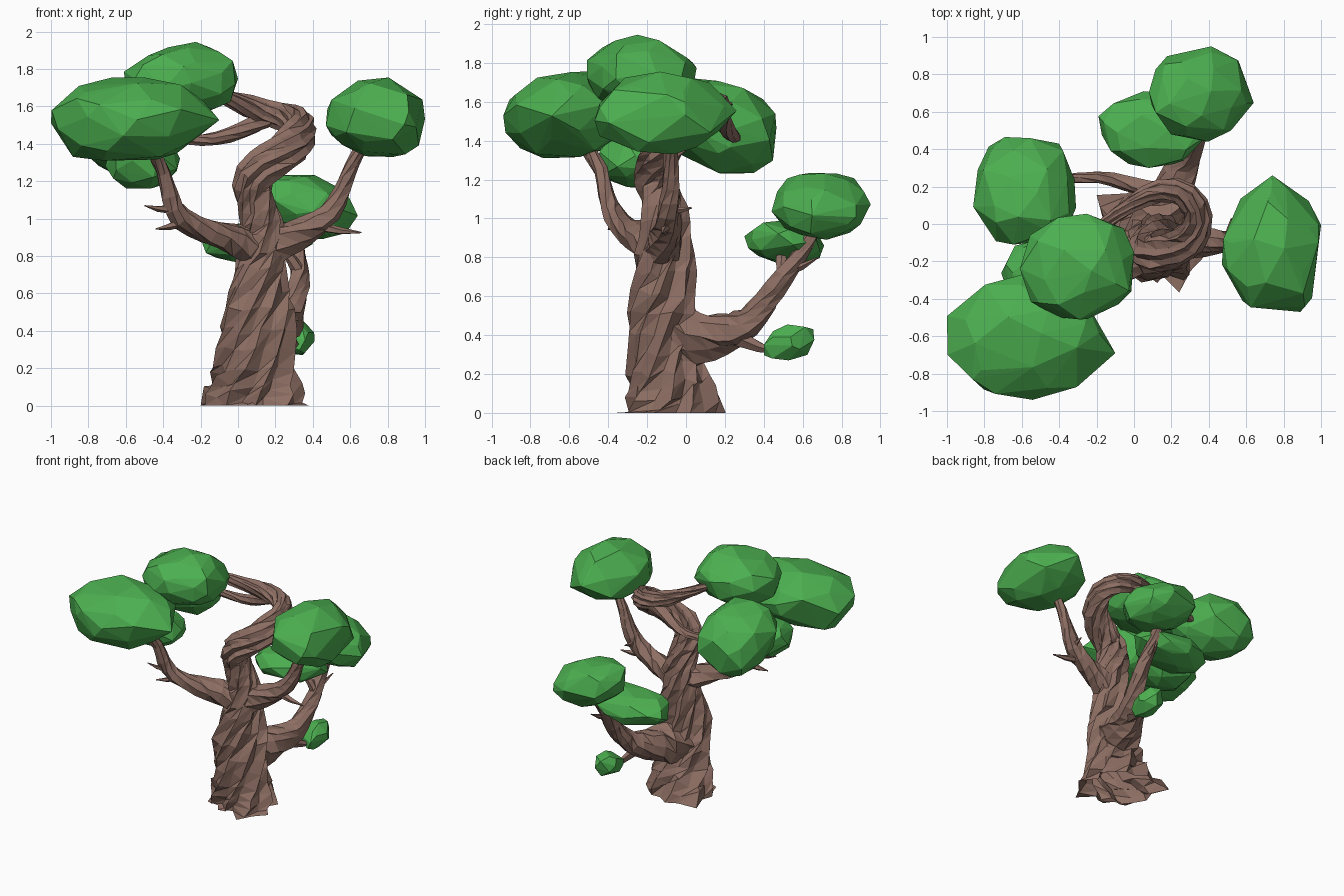
import bpy, bmesh, math, random
from mathutils import Vector

if "Cube" in bpy.data.objects:
    bpy.data.objects.remove(bpy.data.objects["Cube"])


def material(name, rgb):
    m = bpy.data.materials.new(name)
    m.diffuse_color = (*rgb, 1)
    m.use_nodes = True
    m.node_tree.nodes["Principled BSDF"].inputs["Base Color"].default_value = m.diffuse_color
    return m


BARK = material("brown bark", (0.266, 0.156, 0.125))
LEAF = material("leaf green", (0.072, 0.429, 0.08))


def finish(bm, name, mat, recalc=True):
    if recalc:
        bmesh.ops.recalc_face_normals(bm, faces=bm.faces)
    me = bpy.data.meshes.new(name)
    bm.to_mesh(me)
    bm.free()
    me.materials.append(mat)
    ob = bpy.data.objects.new(name, me)
    bpy.context.collection.objects.link(ob)
    return ob


def smooth_path(pts, n):
    """Catmull-Rom through (x, y, z, radius) points."""
    P = [Vector(p) for p in pts]
    P = [2 * P[0] - P[1]] + P + [2 * P[-1] - P[-2]]
    out = []
    for i in range(1, len(P) - 2):
        a, b, c, d = P[i - 1:i + 3]
        for k in range(n):
            t = k / n
            out.append(0.5 * (2 * b + (c - a) * t + (2 * a - 5 * b + 4 * c - d) * t * t
                              + (3 * b - a - 3 * c + d) * t ** 3))
    return out + [P[-2]]


def limb(name, pts, sides=8, n=2, twist=1.0, rough=0.12, seed=1, ground=False):
    """Gnarled tube: ridged section that twists along the path."""
    rnd = random.Random(seed)
    path = smooth_path(pts, n)
    pos = [p.to_3d() for p in path]
    ridge = [rnd.uniform(-1, 1) * 0.5 + (0.6 if k % 2 else -0.5) for k in range(sides)]
    bm = bmesh.new()
    rings, u, angle = [], None, 0.0
    for i, p in enumerate(path):
        t = (pos[min(i + 1, len(pos) - 1)] - pos[max(i - 1, 0)]).normalized()
        if ground and i == 0:
            t = Vector((0, 0, 1))
        if u is None:
            u = Vector((1, 0, 0)) if abs(t.x) < 0.8 else Vector((0, 1, 0))
        u = (u - t * u.dot(t)).normalized()
        v = t.cross(u)
        if i:
            angle += twist * (pos[i] - pos[i - 1]).length
        ring = []
        for k in range(sides):
            a = angle + 2 * math.pi * (k + rnd.uniform(-.2, .2)) / sides
            r = p[3] * (1 + rough * (ridge[k] + rnd.uniform(-.5, .5)))
            if ground:  # roots reach furthest along one diagonal
                r *= 1 + max(0, .2 - 1.2 * p[2]) * math.cos(a + math.pi / 4) ** 6
            q = pos[i] + (u * math.cos(a) + v * math.sin(a)) * r
            if not (ground and i == 0):
                q += t * rnd.uniform(-.15, .15) * p[3]
                q.z = max(q.z, 0)
            ring.append(bm.verts.new(q))
        rings.append(ring)
    for A, B in zip(rings, rings[1:]):
        for k in range(sides):
            j = (k + 1) % sides
            bm.faces.new((A[k], A[j], B[j]))
            bm.faces.new((A[k], B[j], B[k]))
    if not ground:  # the trunk is open underneath
        bm.faces.new(rings[0][::-1])
    bm.faces.new(rings[-1])
    return finish(bm, name, BARK, False)


def foliage(name, lo, hi, count=44, seed=1, shear=(0, 0), taper=0.0, tips=()):
    """Faceted leaf clump: hull of jittered sphere points fitted to a box."""
    rnd = random.Random(seed)
    pts = []
    for i in range(count):
        z = 1 - 2 * (i + .5) / count
        a = i * 2.39996 + rnd.uniform(-.35, .35)
        r = math.sqrt(1 - z * z)
        d = Vector((r * math.cos(a), r * math.sin(a), z + rnd.uniform(-.08, .08)))
        d = Vector([math.copysign(abs(c) ** 0.94, c) for c in d]) * rnd.uniform(.95, 1.04)
        pts.append(d)
    pts += [Vector(t) for t in tips]
    for p in pts:
        p.y *= 1 + taper * p.x
        p.z *= 1 + taper * p.x
        p.z += shear[0] * p.x + shear[1] * p.y
    mn = [min(p[k] for p in pts) for k in range(3)]
    mx = [max(p[k] for p in pts) for k in range(3)]
    bm = bmesh.new()
    for p in pts:
        bm.verts.new([lo[k] + (hi[k] - lo[k]) * (p[k] - mn[k]) / (mx[k] - mn[k]) for k in range(3)])
    bmesh.ops.convex_hull(bm, input=bm.verts)
    loose = [v for v in bm.verts if not v.link_faces]
    bmesh.ops.delete(bm, geom=loose, context='VERTS')
    return finish(bm, name, LEAF)


# Trunk: flared, twisted, coiling round at the top into a branch
limb("trunk", [(.09, -.06, 0, .245), (.09, -.075, .1, .212), (.095, -.1, .22, .19), (.1, -.12, .4, .175),
               (.11, -.12, .62, .152), (.13, -.11, .82, .126), (.13, -.11, .98, .11),
               (.085, -.13, 1.12, .1), (.085, -.165, 1.22, .097), (.18, -.15, 1.31, .095),
               (.30, -.08, 1.4, .09), (.345, .04, 1.485, .078), (.28, .15, 1.54, .068),
               (.14, .18, 1.57, .06), (-.02, .1, 1.63, .042), (-.18, -.02, 1.70, .03)],
     sides=18, n=2, twist=2.6, rough=0.19, seed=4, ground=True)

# Limbs growing from the trunk
limb("upper_left_branch", [(.2, .18, 1.55, .045), (.08, .19, 1.5, .045), (-.05, .22, 1.445, .04),
                           (-.2, .25, 1.42, .032), (-.4, .24, 1.43, .026)], twist=3, seed=7)
limb("left_branch", [(.12, -.12, .82, .1), (-.02, -.21, .885, .088), (-.15, -.29, .93, .07),
                     (-.3, -.36, 1.0, .06), (-.365, -.41, 1.12, .047), (-.4, -.44, 1.25, .038),
                     (-.48, -.55, 1.42, .03)], twist=3, seed=8)
limb("right_branch", [(.12, -.12, .8, .1), (.24, -.11, .88, .09), (.37, -.1, .94, .072),
                      (.49, -.09, 1.03, .06), (.56, -.08, 1.16, .047), (.61, -.08, 1.29, .038),
                      (.70, -.09, 1.46, .028)], twist=3, seed=10)
limb("back_branch", [(.1, -.1, .38, .16), (.15, .05, .385, .145), (.215, .19, .415, .108), (.27, .31, .46, .08),
                     (.31, .41, .57, .06), (.33, .5, .70, .05), (.32, .58, .81, .042),
                     (.33, .68, .97, .03)], sides=10, twist=3, seed=11)
limb("back_inner_branch", [(.33, .5, .7, .04), (.29, .49, .78, .03), (.2, .49, .88, .022)], sides=6, seed=12)

# Small twigs: start, end, start radius
for i, (a, b, r) in enumerate([
        ((.25, .26, .39), (.33, .48, .31), .045),
        ((-.28, -.36, .99), (-.44, -.4, .945), .03),
        ((-.34, -.4, 1.05), (-.5, -.42, 1.07), .026),
        ((.42, -.1, .96), (.66, -.12, .925), .03),
        ((.5, -.09, 1.05), (.52, .03, 1.055), .025),
        ((.32, .5, .72), (.36, .68, .8), .028)]):
    A, B = Vector(a), Vector(b)
    M = A.lerp(B, .55) + Vector((0, 0, -.008))
    limb("twig_%d" % (i + 1), [(*A, r), (*M, r * .6), (*B, r * .12)], sides=5, n=1, seed=20 + i)

# Leaf clumps, given by their lowest and highest corners
foliage("top_foliage", (-.61, -.51, 1.55), (0, .055, 1.945), seed=1, shear=(.05, 0))
foliage("front_left_foliage", (-1, -.94, 1.31), (-.1, -.27, 1.755), seed=2, tips=[(1.15, -.25, 0)])
foliage("back_left_foliage", (-.86, -.11, 1.23), (-.31, .465, 1.72), seed=3, shear=(0, -.25))
foliage("lower_left_foliage", (-.71, -.45, 1.16), (-.31, -.08, 1.43), 32, seed=4)
foliage("right_foliage", (.47, -.47, 1.33), (1, .26, 1.755), seed=5, taper=.08, tips=[(0, 1.12, .1)])
foliage("back_foliage", (.08, .44, .89), (.64, .95, 1.235), seed=6, shear=(-.3, 0),
        tips=[(1.06, -.2, 0)])
foliage("lower_back_foliage", (-.19, .3, .755), (.4, .71, .99), 36, seed=7, shear=(.1, -.1))
foliage("small_back_foliage", (.22, .4, .27), (.41, .66, .455), 22, seed=8, shear=(0, .25))
